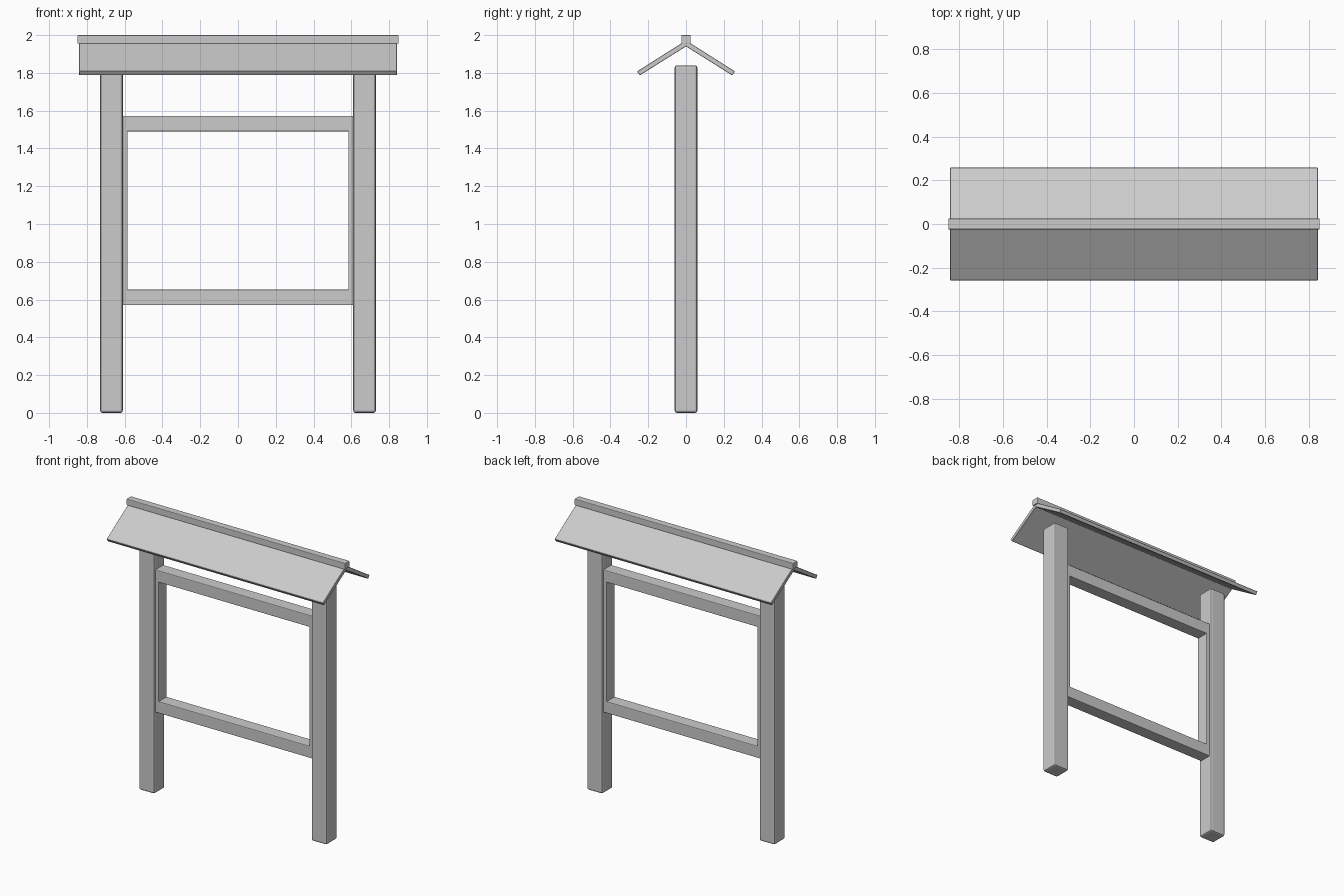
import bpy, bmesh

if "Cube" in bpy.data.objects:
    bpy.data.objects.remove(bpy.data.objects["Cube"])


def finish(obj, bevel, segments=2):
    if bevel:
        mod = obj.modifiers.new("edge_bevel", 'BEVEL')
        mod.width = bevel
        mod.segments = segments
        mod.limit_method = 'ANGLE'
    return obj


def box(name, x, y, z, bevel=0.0):
    """Box from (min, max) ranges on each axis."""
    bpy.ops.mesh.primitive_cube_add(size=1, location=[(a + b) / 2 for a, b in (x, y, z)])
    obj = bpy.context.object
    obj.name = name
    obj.scale = [b - a for a, b in (x, y, z)]
    bpy.ops.object.transform_apply(location=False, rotation=False, scale=True)
    return finish(obj, bevel)


def extrude_x(name, profile, half, bevel=0.0):
    """Closed (y, z) profile extruded from -half to +half along x."""
    bm = bmesh.new()
    face = bm.faces.new([bm.verts.new((-half, y, z)) for y, z in profile])
    ext = bmesh.ops.extrude_face_region(bm, geom=[face])
    verts = [v for v in ext["geom"] if isinstance(v, bmesh.types.BMVert)]
    bmesh.ops.translate(bm, verts=verts, vec=(2 * half, 0, 0))
    bmesh.ops.recalc_face_normals(bm, faces=bm.faces)
    mesh = bpy.data.meshes.new(name)
    bm.to_mesh(mesh)
    bm.free()
    obj = bpy.data.objects.new(name, mesh)
    bpy.context.collection.objects.link(obj)
    return finish(obj, bevel, 1)


# Posts and the thin frame stiles against their inner sides
for side, s in (("left", -1), ("right", 1)):
    box(side + "_post", sorted((s * 0.61, s * 0.73)), (-0.06, 0.06), (0, 1.84), 0.012)
    box(side + "_frame_stile", sorted((s * 0.585, s * 0.65)), (-0.045, 0.045), (0.60, 1.54), 0.004)

# Horizontal frame rails, tenoned into the posts
for name, z in (("lower_rail", (0.57, 0.653)), ("upper_rail", (1.49, 1.573))):
    box(name, (-0.64, 0.64), (-0.045, 0.045), z, 0.005)

# Gabled roof boards
outer = [(0, 1.94), (0.2445, 1.787), (0.259, 1.808), (0, 1.972)]
profile = outer + [(-y, z) for y, z in outer[2:0:-1]]
extrude_x("roof_boards", profile, 0.842, 0.002)

# Ridge cap
box("ridge_cap", (-0.85, 0.85), (-0.025, 0.025), (1.955, 2.0), 0.004)
